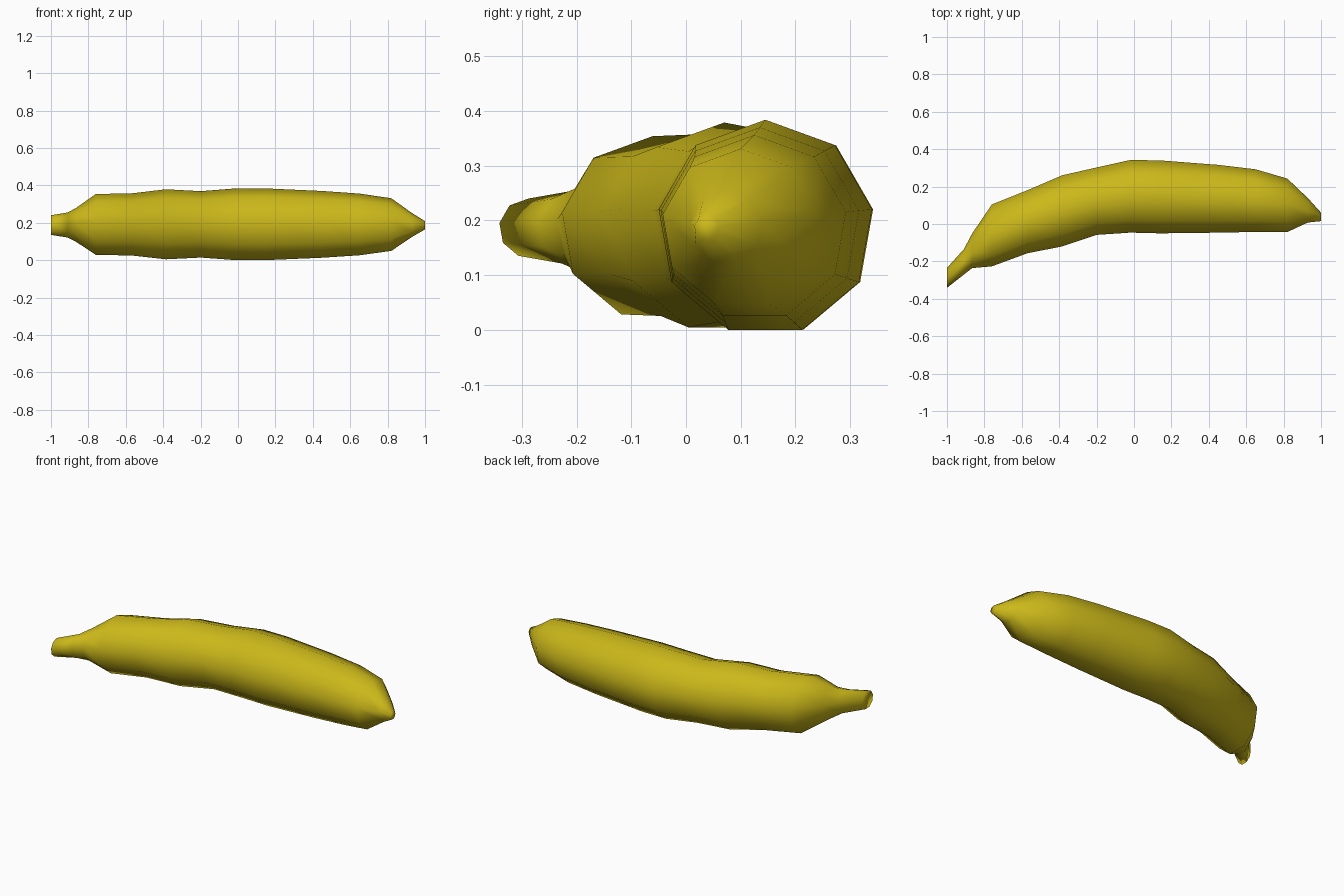
import bpy, bmesh, math

if "Cube" in bpy.data.objects:
    bpy.data.objects.remove(bpy.data.objects["Cube"])

# Cross-sections along the fruit: x, centre y, radius
RINGS = [
    (-1.00, -0.288, 0.054), (-0.91, -0.203, 0.069), (-0.865, -0.143, 0.094),
    (-0.76, -0.061, 0.168), (-0.57, 0.012, 0.171), (-0.385, 0.070, 0.193),
    (-0.20, 0.122, 0.183), (-0.02, 0.148, 0.197), (0.14, 0.145, 0.198),
    (0.45, 0.135, 0.184), (0.65, 0.125, 0.170), (0.82, 0.100, 0.145),
    (0.93, 0.073, 0.066), (1.00, 0.038, 0.023),
]
SIDES = 9
CENTRE_Z = 0.198 * math.cos(math.pi / SIDES)

bm = bmesh.new()
loops = []
for x, cy, r in RINGS:
    loop = []
    for i in range(SIDES):
        a = math.pi / 2 + 2 * math.pi * i / SIDES
        loop.append(bm.verts.new((x, cy + r * math.cos(a), CENTRE_Z + r * math.sin(a))))
    loops.append(loop)

# Skin between neighbouring sections, then close the stem and the tip
for a, b in zip(loops, loops[1:]):
    for i in range(SIDES):
        j = (i + 1) % SIDES
        bm.faces.new((a[i], a[j], b[j], b[i]))
bm.faces.new(loops[0])
bm.faces.new(loops[-1])
bmesh.ops.recalc_face_normals(bm, faces=bm.faces)
for f in bm.faces:
    f.smooth = True

mesh = bpy.data.meshes.new("banana")
bm.to_mesh(mesh)
bm.free()
banana = bpy.data.objects.new("banana", mesh)
bpy.context.collection.objects.link(banana)

# Yellow peel
peel = bpy.data.materials.new("yellow_peel")
peel.diffuse_color = (0.60, 0.48, 0.01, 1)
peel.use_nodes = True
peel.node_tree.nodes["Principled BSDF"].inputs["Base Color"].default_value = peel.diffuse_color
mesh.materials.append(peel)
